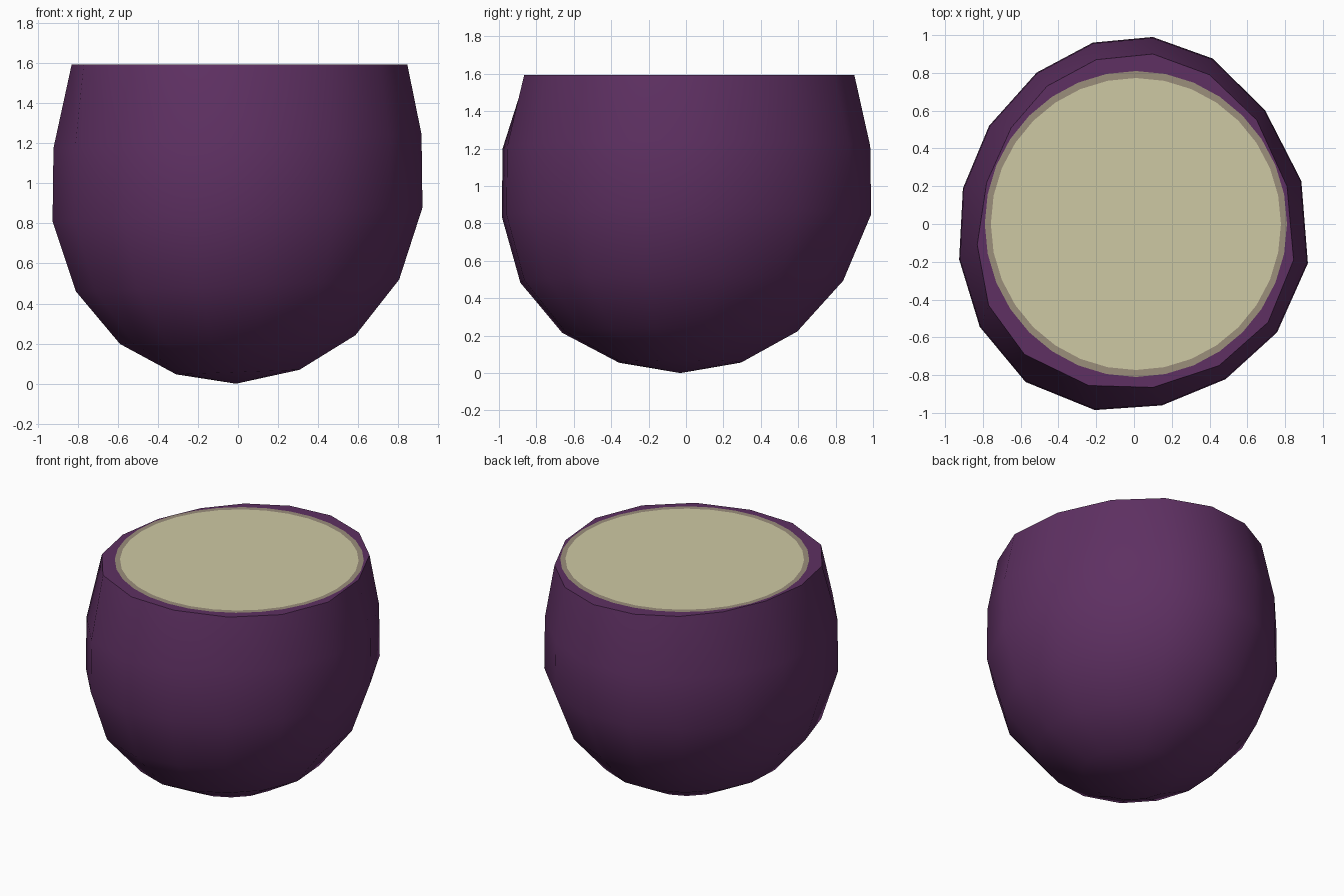
import bpy, bmesh, math

if "Cube" in bpy.data.objects:
    bpy.data.objects.remove(bpy.data.objects["Cube"])


def material(name, rgb):
    lin = [((c / 255 + 0.055) / 1.055) ** 2.4 for c in rgb]
    m = bpy.data.materials.new(name)
    m.diffuse_color = (*lin, 1)
    m.use_nodes = True
    m.node_tree.nodes["Principled BSDF"].inputs["Base Color"].default_value = m.diffuse_color
    return m


purple = material("purple rind", (94, 48, 98))
tan = material("tan edge", (155, 142, 123))
cream = material("cream flesh", (206, 201, 164))


def finish(name, bm, mat):
    bmesh.ops.recalc_face_normals(bm, faces=bm.faces[:])
    me = bpy.data.meshes.new(name)
    bm.to_mesh(me)
    bm.free()
    me.materials.append(mat)
    ob = bpy.data.objects.new(name, me)
    bpy.context.collection.objects.link(ob)
    return ob


# Slightly irregular sixteen-sided outlines: widest girth and cut rim
girth = [(.10, 1), (.42, .885), (.70, .61), (.895, .23), (.93, -.21), (.765, -.58),
         (.49, -.83), (.15, -.97), (-.21, -.995), (-.58, -.845), (-.825, -.55),
         (-.935, -.19), (-.915, .19), (-.775, .525), (-.52, .81), (-.22, .97)]
rim = [(.10, .90), (.40, .79), (.65, .55), (.81, .2), (.845, -.19), (.71, -.52),
       (.45, -.75), (.10, -.865), (-.24, -.855), (-.58, -.69), (-.77, -.43),
       (-.83, -.11), (-.78, .22), (-.65, .51), (-.46, .73), (-.20, .87)]

# Rind: (height, scale, y shift) rings rising from the bottom point, leaning a little
profile = [(.058, .33, -.03), (.22, .63, -.035), (.49, .865, -.025),
           (.845, .99, 0), (1.21, .985, 0)]
TOP = 1.594
bm = bmesh.new()
rings = [[bm.verts.new((x * s, y * s + dy, z + .037 * x * s)) for x, y in girth]
         for z, s, dy in profile]
rings.append([bm.verts.new((x, y, TOP)) for x, y in rim])
pole = bm.verts.new((-.01, -.03, 0))
n = len(girth)
for i in range(n):
    j = (i + 1) % n
    bm.faces.new((pole, rings[0][i], rings[0][j]))
    for a, b in zip(rings, rings[1:]):
        bm.faces.new((a[i], a[j], b[j], b[i]))
bm.faces.new(rings[-1])
rind = finish("rind", bm, purple)
bpy.context.view_layer.objects.active = rind
rind.select_set(True)
bpy.ops.object.shade_smooth_by_angle(angle=math.radians(50))


# Cut face: tan ring around a cream disc, lying just on the rind's flat top
def circle(bm, rx, ry, z, sides=32):
    return [bm.verts.new((.01 + rx * math.cos(math.tau * k / sides),
                          ry * math.sin(math.tau * k / sides), z)) for k in range(sides)]


def face_up(ob):
    if ob.data.polygons[0].normal.z < 0:
        ob.data.flip_normals()


bm = bmesh.new()
outer, inner = circle(bm, .80, .81, TOP + .003), circle(bm, .768, .773, TOP + .003)
for i in range(32):
    j = (i + 1) % 32
    bm.faces.new((outer[i], outer[j], inner[j], inner[i]))
face_up(finish("flesh_edge", bm, tan))

bm = bmesh.new()
bm.faces.new(circle(bm, .768, .773, TOP + .003))
face_up(finish("flesh", bm, cream))
